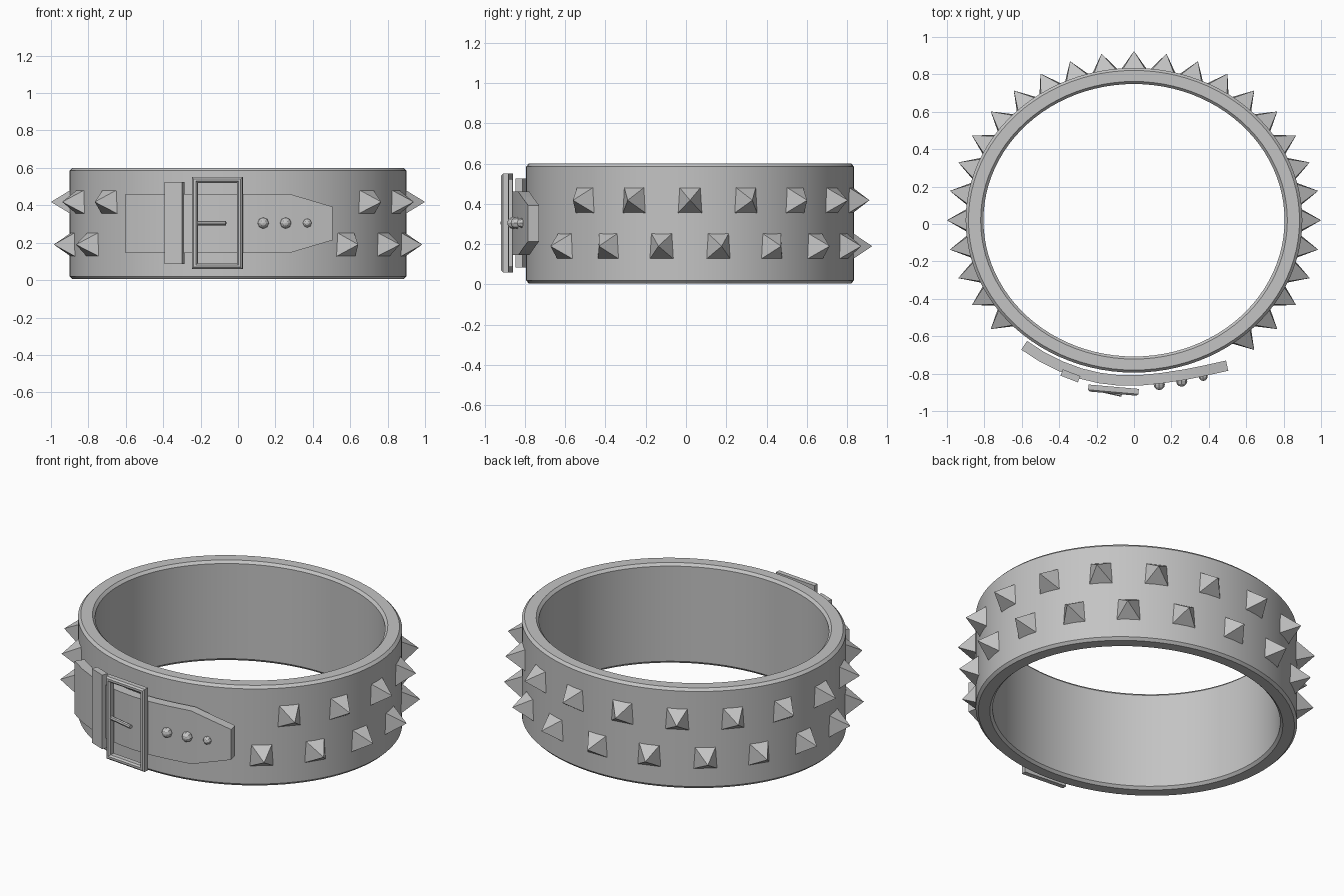
import bpy, bmesh, math
from mathutils import Vector, Matrix

if "Cube" in bpy.data.objects:
    bpy.data.objects.remove(bpy.data.objects["Cube"])

grey = bpy.data.materials.new("grey")
grey.diffuse_color = (0.55, 0.55, 0.55, 1)
grey.use_nodes = True
grey.node_tree.nodes["Principled BSDF"].inputs["Base Color"].default_value = grey.diffuse_color
CY, SY = 0.02, 0.905  # band centre and depth squash


def make(name, verts, faces, smooth=False):
    me = bpy.data.meshes.new(name)
    me.from_pydata([tuple(v) for v in verts], [], faces)
    bm = bmesh.new()
    bm.from_mesh(me)
    bmesh.ops.recalc_face_normals(bm, faces=bm.faces)
    bm.to_mesh(me)
    bm.free()
    me.materials.append(grey)
    ob = bpy.data.objects.new(name, me)
    bpy.context.collection.objects.link(ob)
    if smooth:
        bpy.ops.object.select_all(action='DESELECT')
        ob.select_set(True)
        bpy.context.view_layer.objects.active = ob
        bpy.ops.object.shade_smooth_by_angle(angle=math.radians(30))
    return ob


def sweep(name, rings, closed, smooth=False):
    """Skin a list of equal cross-sections, capping the ends if open."""
    n, m = len(rings), len(rings[0])
    faces = [(i * m + j, i * m + (j + 1) % m,
              (i + 1) % n * m + (j + 1) % m, (i + 1) % n * m + j)
             for i in range(n if closed else n - 1) for j in range(m)]
    if not closed:
        faces += [tuple(range(m)), tuple(range((n - 1) * m, n * m))]
    return make(name, [v for r in rings for v in r], faces, smooth)


# band: chamfered section swept round an ellipse
section = [(0.885, 0.005), (0.90, 0.02), (0.90, 0.585), (0.885, 0.60),
           (0.82, 0.60), (0.805, 0.585), (0.805, 0.02), (0.82, 0.005)]
rings = []
for i in range(96):
    a = math.tau * i / 96
    rings.append([(r * math.cos(a), CY + SY * r * math.sin(a), z) for r, z in section])
sweep("band", rings, True, True)

# pyramid studs: two staggered rows, leaving the front free for the buckle
verts, faces = [], []
for i in range(-13, 15):
    a = math.radians(90 - 10 * i)
    z = 0.19 if i % 2 == 0 else 0.418
    out = Vector((math.cos(a), math.sin(a), 0))
    side = Vector((-math.sin(a), math.cos(a), 0))
    b = len(verts)
    for w, h, r in ((-0.073, -0.07, 0.885), (0.073, -0.07, 0.885),
                    (0.064, 0.07, 0.885), (-0.064, 0.07, 0.885), (0, 0, 1.0)):
        p = out * r + side * w
        verts.append((p.x, CY + SY * p.y, z + h))
    faces += [(b + 3, b + 2, b + 1, b)] + [(b + k, b + (k + 1) % 4, b + 4) for k in range(4)]
make("pyramid_studs", verts, faces)

# strap: curved tongue with a tapered right end
path = [(-0.572, -0.625), (-0.48, -0.685), (-0.38, -0.735), (-0.28, -0.772), (-0.18, -0.796),
        (-0.08, -0.808), (0.03, -0.808), (0.14, -0.797), (0.265, -0.778), (0.38, -0.755), (0.492, -0.73)]
rings = []
for i, (x, y) in enumerate(path):
    p, q = path[max(i - 1, 0)], path[min(i + 1, len(path) - 1)]
    t = Vector((q[0] - p[0], q[1] - p[1])).normalized()
    ox, oy = x + t.y * 0.056, y - t.x * 0.056
    h = 0.158 - 0.068 * max(0, (x - 0.265) / 0.227)
    rings.append([(x, y, 0.303 - h), (ox, oy, 0.303 - h), (ox, oy, 0.303 + h), (x, y, 0.303 + h)])
sweep("strap", rings, False, True)


# strap keeper: upright plate turned to follow the strap
M = Matrix.Translation((-0.34, -0.812, 0.305)) @ Matrix.Rotation(math.radians(-21), 4, 'Z')
box = [[M @ Vector((x, y, z)) for x, y in ((-0.05, -0.018), (0.05, -0.018), (0.05, 0.018), (-0.05, 0.018))]
       for z in (-0.22, 0.22)]
sweep("keeper", box, False)

# buckle frame: chamfered bar section mitred round a rectangle
M = Matrix.Translation((-0.11, -0.888, 0.305)) @ Matrix.Rotation(math.radians(-5), 4, 'Z')
bar = [(0, 0.018), (0, -0.01), (0.009, -0.019), (0.021, -0.019), (0.03, -0.01), (0.03, 0.018)]
rings = [[M @ Vector((sx * (0.135 - d), y, sz * (0.245 - d))) for d, y in bar]
         for sx, sz in ((-1, -1), (1, -1), (1, 1), (-1, 1))]
sweep("buckle_frame", rings, True)

# buckle prong: thin rod leaning outwards
a, b = Vector((-0.23, -0.875, 0.305)), Vector((-0.065, -0.912, 0.305))
n = (b - a).normalized().cross(Vector((0, 0, 1)))
rings = [[p + 0.012 * (n * math.cos(math.tau * k / 8) + Vector((0, 0, math.sin(math.tau * k / 8))))
          for k in range(8)] for p in (a, b)]
sweep("buckle_prong", rings, False)

# round rivets along the tongue
for k, (x, y, r) in enumerate(((0.135, -0.858, 0.03), (0.255, -0.84, 0.03), (0.37, -0.815, 0.024))):
    ob = make(f"rivet_{k + 1}", [], [])
    bm = bmesh.new()
    bmesh.ops.create_uvsphere(bm, u_segments=8, v_segments=6, radius=r,
                              matrix=Matrix.Translation((x, y, 0.305)) @ Matrix.Rotation(math.pi / 2, 4, 'X'))
    bm.to_mesh(ob.data)
    bm.free()
